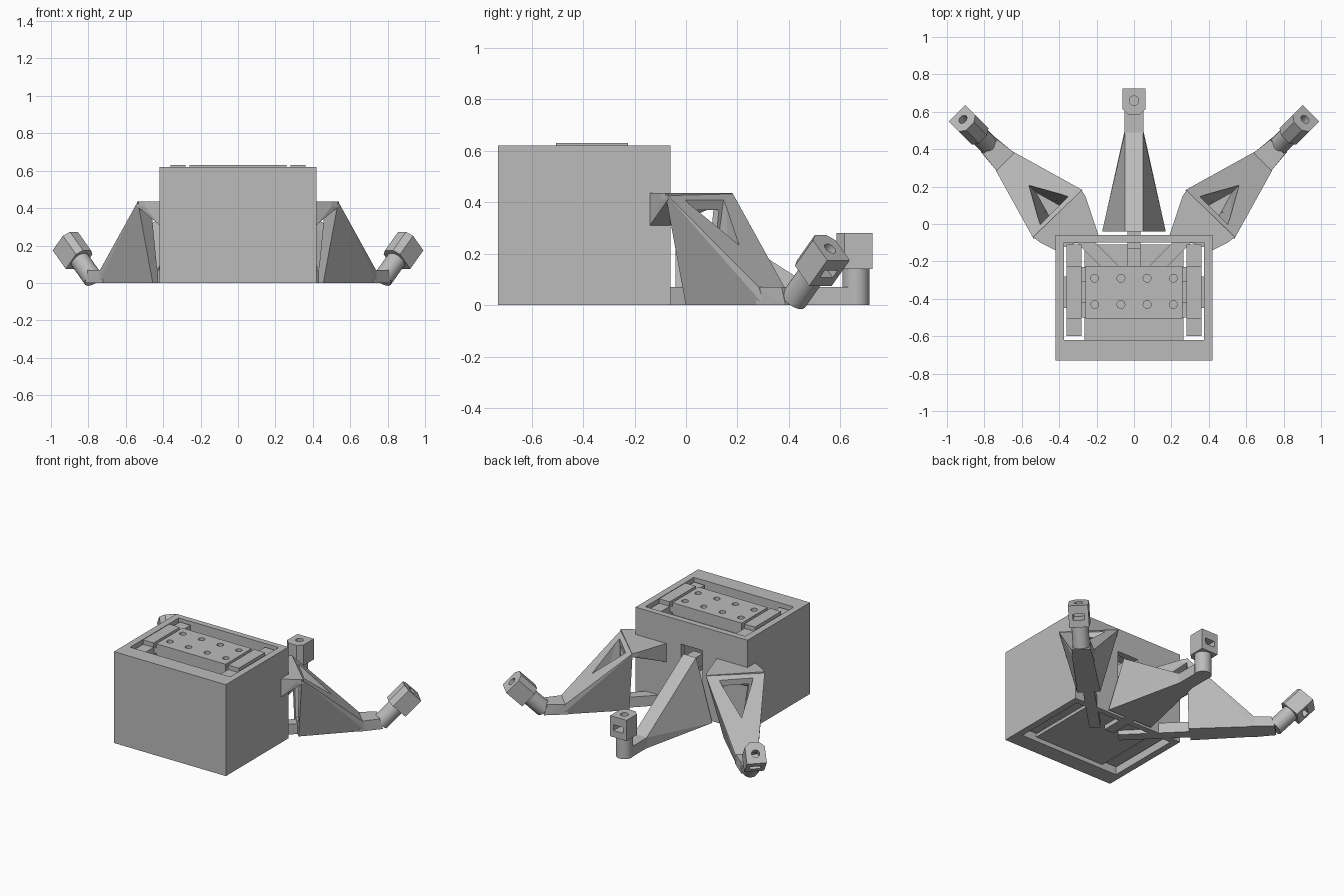
import bpy, bmesh, math
from mathutils import Matrix, Vector

old = bpy.data.objects.get("Cube")
if old:
    bpy.data.objects.remove(old, do_unlink=True)

grey = bpy.data.materials.new("light_grey")
grey.use_nodes = True
tone = (0.5, 0.5, 0.5, 1)
grey.diffuse_color = tone
grey.node_tree.nodes["Principled BSDF"].inputs["Base Color"].default_value = tone


def finish(name, bm, matrix=Matrix()):
    bmesh.ops.recalc_face_normals(bm, faces=bm.faces)
    mesh = bpy.data.meshes.new(name)
    bm.to_mesh(mesh)
    bm.free()
    mesh.transform(matrix)
    mesh.materials.append(grey)
    obj = bpy.data.objects.new(name, mesh)
    bpy.context.collection.objects.link(obj)
    return obj


def hull(name, points, matrix=Matrix()):
    bm = bmesh.new()
    for p in points:
        bm.verts.new(p)
    bmesh.ops.convex_hull(bm, input=bm.verts)
    bmesh.ops.dissolve_limit(bm, angle_limit=0.01, verts=bm.verts, edges=bm.edges)
    return finish(name, bm, matrix)


def box(name, xs, ys, zs, matrix=Matrix()):
    return hull(name, [(x, y, z) for x in xs for y in ys for z in zs], matrix)


def cylinder(name, radius, z0, z1, matrix=Matrix(), x=0, y=0):
    bm = bmesh.new()
    bmesh.ops.create_cone(bm, cap_ends=True, segments=24, radius1=radius,
                          radius2=radius, depth=z1 - z0)
    return finish(name, bm, matrix @ Matrix.Translation((x, y, (z0 + z1) / 2)))


def cut(obj, *cutters):
    for c in cutters:
        mod = obj.modifiers.new("cut", "BOOLEAN")
        mod.operation, mod.solver, mod.object = "DIFFERENCE", "EXACT", c
    bpy.context.view_layer.update()
    graph = bpy.context.evaluated_depsgraph_get()
    mesh = bpy.data.meshes.new_from_object(obj.evaluated_get(graph))
    obj.modifiers.clear()
    obj.data = mesh
    for c in cutters:
        bpy.data.objects.remove(c, do_unlink=True)


def smooth(obj):
    bpy.ops.object.select_all(action="DESELECT")
    obj.select_set(True)
    bpy.context.view_layer.objects.active = obj
    bpy.ops.object.shade_smooth_by_angle(angle=math.radians(30))


def pairs(x, y, z):
    return [(-x, y, z), (x, y, z)]


# Hollow housing with a slot in the back wall
housing = box("housing", (-0.42, 0.42), (-0.73, -0.06), (0, 0.62))
cut(housing,
    box("cavity", (-0.375, 0.375), (-0.62, -0.10), (-0.1, 0.8)),
    box("back_slot", (-0.08, 0.08), (-0.2, 0), (0.1, 0.46)))

# Tray inside the housing
box("floor_plate", (-0.265, 0.265), (-0.62, -0.11), (0.03, 0.05))
box("cross_bar", (-0.38, 0.38), (-0.45, -0.28), (0.48, 0.56))
plate = box("top_plate", (-0.26, 0.26), (-0.505, -0.225), (0.55, 0.63))
cut(plate, *[cylinder("hole", 0.021, 0.59, 0.7, x=x, y=y)
             for x in (-0.21, -0.07, 0.07, 0.21) for y in (-0.43, -0.29)])
for side, s in (("left", 1), ("right", -1)):
    box(side + "_rail", (s * 0.28, s * 0.36), (-0.60, -0.11), (0.04, 0.60))
    box(side + "_rail_cap", (s * 0.28, s * 0.36), (-0.505, -0.225), (0.59, 0.63))
    for y in (-0.46, -0.27):
        box(side + "_tab", (s * 0.25, s * 0.29), (y - 0.04, y + 0.04), (0.56, 0.60))


# Foot: round neck carrying a five-sided socket, axis along local z
def foot(name, matrix):
    neck = cylinder(name + "_neck", 0.053, 0, 0.15, matrix)
    smooth(neck)
    outline = pairs(0.062, 0.065, 0) + pairs(0.062, -0.045, 0) + pairs(0.03, -0.075, 0)
    head = hull(name + "_socket", [(x, y, z) for x, y, _ in outline
                                   for z in (0.14, 0.28)], matrix)
    cut(head, cylinder("hole", 0.025, 0.19, 0.35, matrix),
        box("slot", (-0.036, 0.036), (-0.03, 0.1), (0.185, 0.225), matrix))


# Centre leg: ridge with flanks spreading to the ground
hull("centre_leg", pairs(0.048, -0.04, 0.41) + pairs(0.048, 0.49, 0.07)
     + pairs(0.17, -0.04, 0) + pairs(0.05, 0.5, 0))
box("centre_foot_pad", (-0.05, 0.05), (0.47, 0.64), (0, 0.07))
box("centre_tie", (-0.035, 0.035), (-0.24, 0), (0, 0.07))
box("centre_hook", (-0.035, 0.035), (-0.13, -0.03), (0.32, 0.40))
foot("centre", Matrix.Translation((0, 0.66, 0)))

# Side legs: narrow keel, wide top bar, triangular window
for side, s in (("left", 1), ("right", -1)):
    m = Matrix.Translation((s * 0.405, 0.05, 0)) @ Matrix.Rotation(-s * math.pi / 4, 4, "Z")
    leg = hull(side + "_leg", pairs(0.072, 0, 0) + pairs(0.062, 0.42, 0)
               + pairs(0.185, 0, 0.435) + pairs(0.07, 0.40, 0.07), m)
    cut(leg,
        hull("window", pairs(0.115, 0.03, 0.46) + [(0, 0.29, 0.46)]
             + pairs(0.04, 0.03, 0.06) + [(0, 0.17, 0.06)], m),
        hull("rear_opening", [(x, y, z) for y in (-0.06, 0.06)
                              for x, z in ((-0.08, 0.37), (0.08, 0.37),
                                           (-0.04, 0.08), (0.04, 0.08))], m))
    hull(side + "_foot_pad", pairs(0.068, 0.38, 0) + pairs(0.068, 0.39, 0.07)
         + pairs(0.055, 0.51, 0.07) + pairs(0.055, 0.53, 0), m)
    box(side + "_tie", (-0.035, 0.035), (-0.44, 0.02), (0, 0.07), m)

    # Gusset joining the top bar to the housing corner
    top = [(0.54, -0.07), (0.50, -0.10), (0.42, -0.14), (0.19, -0.06),
           (0.26, 0.15), (0.28, 0.18)]
    low = [(0.42, -0.14), (0.42, -0.06), (0.19, -0.06)]
    hull(side + "_gusset", [(s * x, y, 0.435) for x, y in top]
         + [(s * x, y, 0.41) for x, y in top[:2] + top[4:]]
         + [(s * x, y, 0.31) for x, y in low])

    # Foot leaning outward
    tilt = Matrix.Translation((0, 0.523, 0.022)) @ Matrix.Rotation(-math.pi / 4, 4, "X")
    foot(side, m @ tilt)
